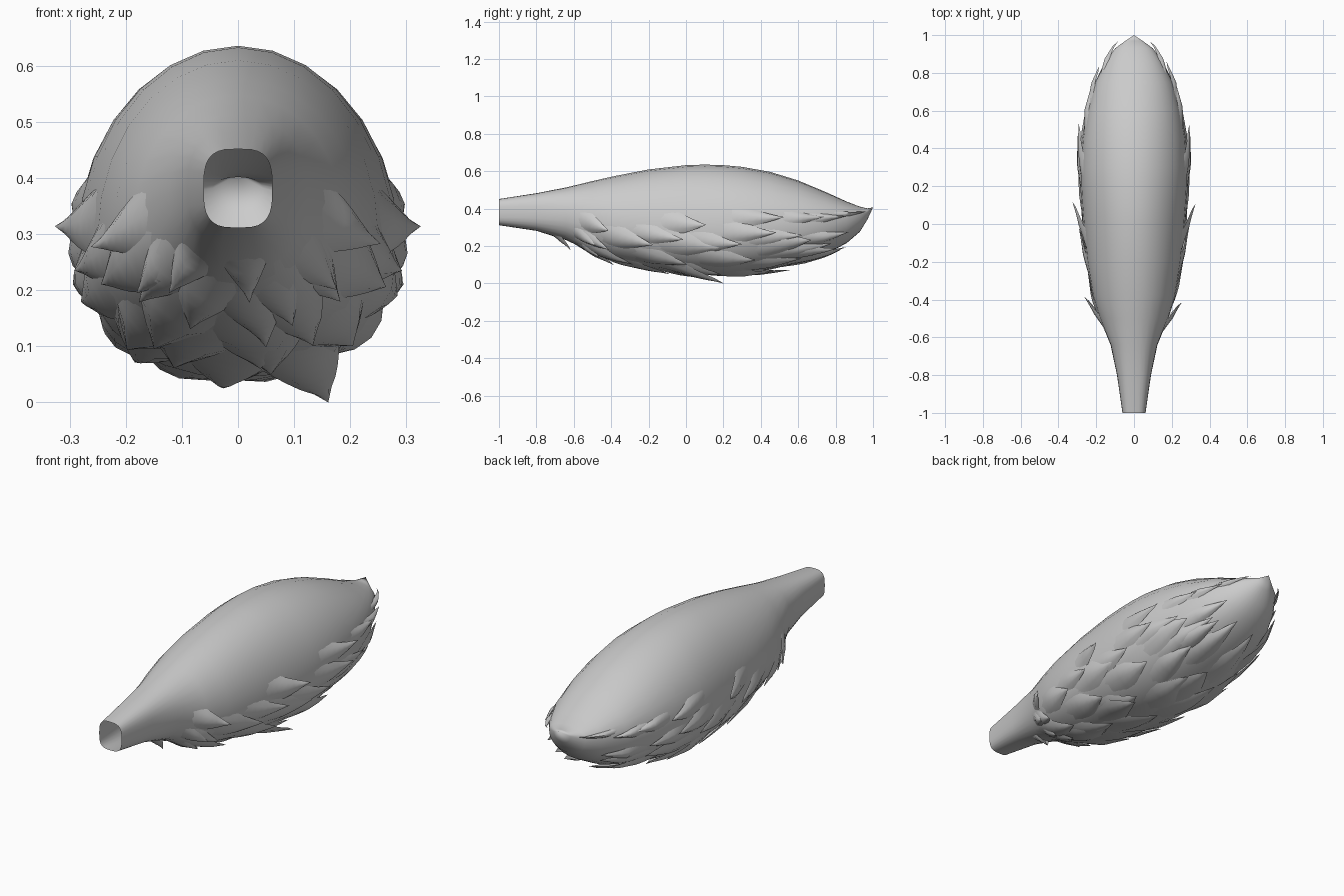
import bpy, bmesh, math, random
from mathutils import Vector

if "Cube" in bpy.data.objects:
    bpy.data.objects.remove(bpy.data.objects["Cube"])

random.seed(11)
fur = bpy.data.materials.new("pale grey fur")
fur.diffuse_color = (0.6, 0.6, 0.6, 1)
fur.use_nodes = True
fur.node_tree.nodes["Principled BSDF"].inputs["Base Color"].default_value = fur.diffuse_color

# y, top, widest height, bottom, half width
RINGS = [
    (-1.0, .455, .385, .315, .061), (-.8, .486, .385, .285, .09),
    (-.64, .517, .375, .235, .124), (-.5, .551, .345, .168, .182),
    (-.38, .578, .32, .125, .22), (-.2, .613, .30, .088, .25),
    (0, .636, .29, .06, .27), (.1, .639, .29, .048, .278), (.2, .636, .292, .046, .284),
    (.3, .627, .295, .054, .286), (.45, .600, .305, .078, .275),
    (.6, .554, .32, .112, .25), (.75, .491, .34, .16, .207),
    (.86, .441, .355, .22, .15), (.93, .414, .37, .28, .1),
    (.97, .405, .385, .345, .045)]


def ring(y):
    """Interpolated section of the tail at y."""
    y = max(-1, min(.97, y))
    for a, b in zip(RINGS, RINGS[1:]):
        if y <= b[0]:
            t = (y - a[0]) / (b[0] - a[0])
            return [p + (q - p) * t for p, q in zip(a, b)]
    return list(RINGS[-1])


def surf(y, ang):
    """Point on the tail skin; ang 0 = right side, -90 deg = underside."""
    y, top, mid, low, w = ring(y)
    e = 2 / (2 + max(0, min(1, (-.55 - y) / .45)) * 1.2)   # squarish open end
    c, s = math.cos(ang), math.sin(ang)
    if s < 0 and y > -.6:
        e = min(e, .9)                                      # fuller belly
    cx = math.copysign(abs(c) ** e, c)
    sz = math.copysign(abs(s) ** e, s)
    return Vector((w * cx, y, mid + sz * ((top - mid) if s > 0 else (mid - low))))


def normal(y, ang):
    d = .02
    out = Vector((math.cos(ang), 0, math.sin(ang)))
    n = (surf(y, ang + d) - surf(y, ang - d)).cross(surf(y + d, ang) - surf(y - d, ang))
    if n.length < 1e-9:
        return out
    return n.normalized() * (-1 if n.dot(out) < 0 else 1)


def finish(bm, name, angle):
    bmesh.ops.recalc_face_normals(bm, faces=bm.faces)
    me = bpy.data.meshes.new(name)
    bm.to_mesh(me)
    bm.free()
    ob = bpy.data.objects.new(name, me)
    me.materials.append(fur)
    bpy.context.collection.objects.link(ob)
    bpy.ops.object.select_all(action='DESELECT')
    ob.select_set(True)
    bpy.context.view_layer.objects.active = ob
    bpy.ops.object.shade_smooth_by_angle(angle=math.radians(angle))


def loft(bm, loops):
    n = len(loops[0])
    for a, b in zip(loops, loops[1:]):
        for i in range(n):
            bm.faces.new((a[i], a[(i + 1) % n], b[(i + 1) % n], b[i]))


# Tail body: open at the front, closed to a point at the back
bm = bmesh.new()
N = 28
loops = [[bm.verts.new(surf(r[0], 2 * math.pi * i / N)) for i in range(N)] for r in RINGS]
loft(bm, loops)
tip = bm.verts.new((0, 1.0, .41))
for i in range(N):
    bm.faces.new((loops[-1][i], loops[-1][(i + 1) % N], tip))
finish(bm, "tail_body", 75)

# Fur tufts: the root grows smoothly out of the skin, the sharp tip lifts clear
tufts = bmesh.new()


def tuft(y_tip, deg, length, width, lift, sweep=0):
    a_tip = math.radians(deg)
    loops = []
    steps = 9
    for k in range(steps):
        s = k / steps
        y = y_tip - length * (1 - s)
        ang = a_tip - math.radians(sweep) * (1 - s) ** 2
        half = width * (1 if s < .4 else 1 - ((s - .4) / .6) ** .95)
        crown = -.006 + .022 * min(1, s * 1.8) + (lift - .016) * s ** 2.2
        edge = -.008 + (lift + .006) * max(0, s - .4) / .6 * .9
        r = max(.1, ring(y)[4])
        loop = []
        for i, j in enumerate((-1, -.5, 0, .5, 1, .5, 0, -.5)):
            h = edge + (crown - edge) * (1 - j * j)
            if i > 4:                                   # hollow underside
                h -= .014 * (1 - s) + .003
            a = ang + j * half / r
            loop.append(tufts.verts.new(surf(y, a) + normal(y, a) * h))
        loops.append(loop)
    loft(tufts, loops)
    end = tufts.verts.new(surf(y_tip, a_tip) + normal(y_tip, a_tip) * lift)
    last = loops[-1]
    for i in range(8):
        tufts.faces.new((last[i], last[(i + 1) % 8], end))


# Broad staggered shingles over the underside
for row, y in enumerate((-.42, -.22, -.02, .18, .40, .60, .79)):
    count = 5 if row % 2 else 4
    for i in range(count):
        d = -90 + (i - (count - 1) / 2) * 32 + random.uniform(-7, 7)
        tuft(y + random.uniform(-.07, .07), d,
             random.uniform(.2, .24) if row == 0 else random.uniform(.34, .44),
             random.uniform(.085, .115) * (.7 if row in (0, 6) else 1),
             random.uniform(.016, .027), random.uniform(-12, 12))

# Paired tufts along both flanks and around the back tip
for y, d, length, width, lift in (
        (-.40, -8, .2, .06, .045), (-.47, -38, .16, .055, .03),
        (.11, 4, .28, .055, .048), (-.01, -10, .32, .065, .028),
        (.30, -16, .36, .08, .02), (.52, 9, .32, .05, .034),
        (.48, -6, .34, .065, .028), (.62, -14, .34, .07, .014),
        (.74, 7, .26, .045, .014), (.79, -48, .34, .07, .04),
        (.85, 5, .24, .04, .02), (.86, -28, .28, .055, .02),
        (.95, 12, .18, .03, .022)):
    tuft(y, d, length, width, lift, -6)
    tuft(y + random.uniform(-.025, .025), 180 - d, length, width, lift, 6)

# Longer single tufts below
tuft(.20, -64, .4, .09, .07, 10)
tuft(-.60, -84, .13, .04, .04)
tuft(-.54, -128, .15, .05, .03)
tuft(-.45, -66, .17, .06, .028)
finish(tufts, "fur_tufts", 60)

# Rest the lowest tuft on the floor
low = min(v.co.z for o in bpy.data.objects for v in o.data.vertices)
for o in bpy.data.objects:
    for v in o.data.vertices:
        v.co.z -= low
